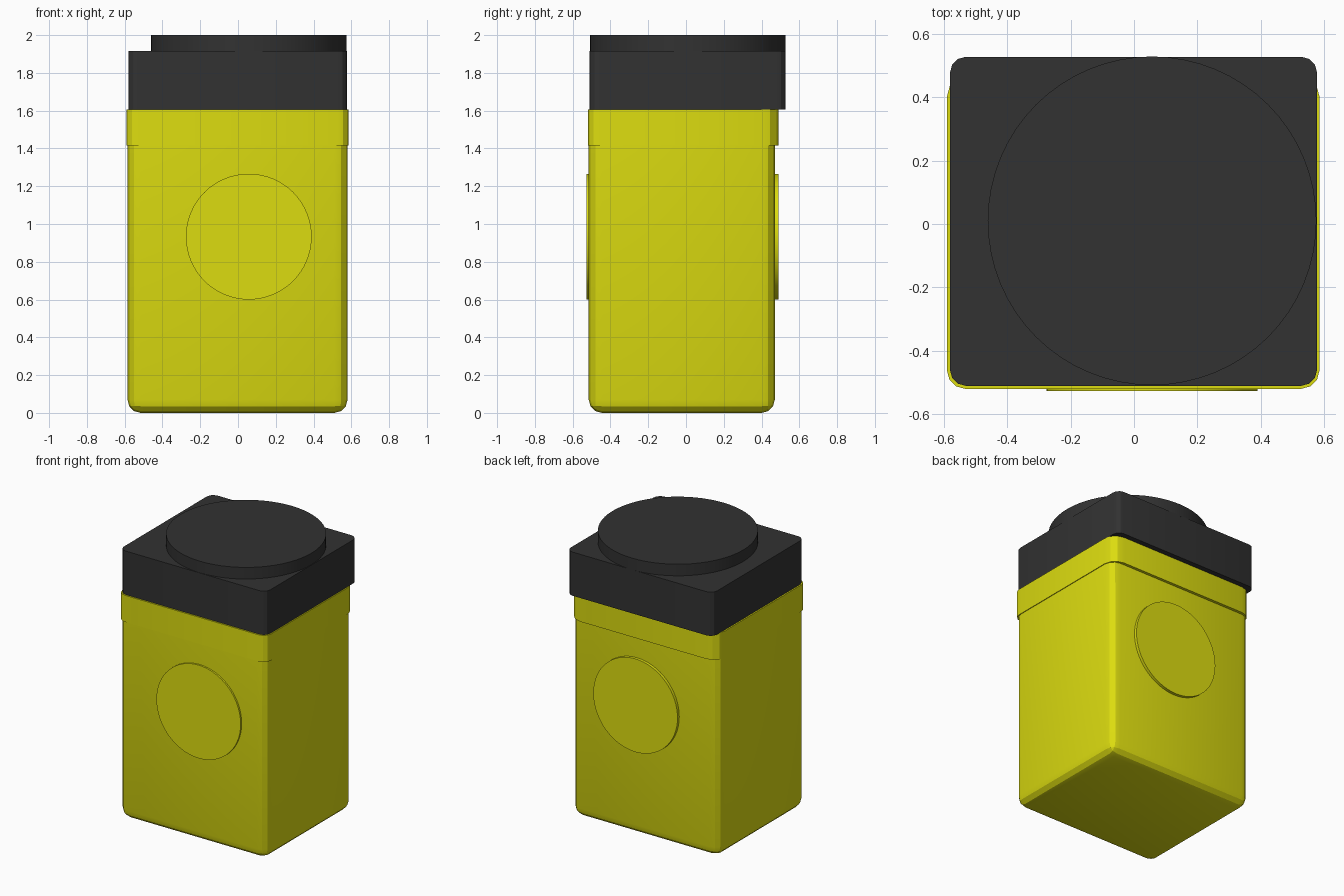
import bpy, bmesh, math
from mathutils import Matrix, Vector

cube = bpy.data.objects.get("Cube")
if cube:
    bpy.data.objects.remove(cube, do_unlink=True)


def make_material(name, color):
    mat = bpy.data.materials.new(name)
    mat.use_nodes = True
    mat.diffuse_color = color
    mat.node_tree.nodes["Principled BSDF"].inputs["Base Color"].default_value = color
    return mat


yellow = make_material("yellow plastic", (0.72, 0.72, 0.005, 1))
black = make_material("black plastic", (0.032, 0.032, 0.032, 1))


def finish(name, bm, mat):
    mesh = bpy.data.meshes.new(name)
    bmesh.ops.recalc_face_normals(bm, faces=bm.faces)
    bm.to_mesh(mesh)
    bm.free()
    mesh.materials.append(mat)
    obj = bpy.data.objects.new(name, mesh)
    bpy.context.collection.objects.link(obj)
    bpy.ops.object.select_all(action="DESELECT")
    obj.select_set(True)
    bpy.context.view_layer.objects.active = obj
    bpy.ops.object.shade_smooth_by_angle(angle=math.radians(20))
    return obj


def rounded_box(name, low, high, mat, front_radius, back_radius, round_base=False):
    """Box with rounded upright edges and, if asked, a rounded base."""
    low, high = Vector(low), Vector(high)
    size, mid = high - low, (low + high) / 2
    bm = bmesh.new()
    bmesh.ops.create_cube(bm, size=1,
                          matrix=Matrix.Translation(mid) @ Matrix.Diagonal((*size, 1)))

    def bevel(test, radius):
        edges = [e for e in bm.edges if test(*(v.co for v in e.verts))]
        bmesh.ops.bevel(bm, geom=edges, offset=radius, segments=3,
                        profile=0.5, affect="EDGES")

    if round_base:
        bevel(lambda a, b: abs(a.z - b.z) > 0.1 or max(a.z, b.z) < low.z + 0.01,
              front_radius)
    else:
        upright = lambda a, b: abs(a.z - b.z) > 0.1
        bevel(lambda a, b: upright(a, b) and a.y < mid.y, front_radius)
        bevel(lambda a, b: upright(a, b) and a.y > mid.y, back_radius)
    return finish(name, bm, mat)


def disc(name, center, radius, depth, mat, turn=0):
    bm = bmesh.new()
    bmesh.ops.create_cone(
        bm, cap_ends=True, segments=64, radius1=radius, radius2=radius, depth=depth,
        matrix=Matrix.Translation(center) @ Matrix.Rotation(turn, 4, "X"))
    return finish(name, bm, mat)


# Container and the collar around its mouth
rounded_box("body", (-0.585, -0.515, 0), (0.58, 0.47, 1.6), yellow, 0.07, 0.07, True)
rounded_box("collar", (-0.59, -0.52, 1.415), (0.585, 0.49, 1.605), yellow, 0.06, 0.09)

# Lid with the raised round cap
rounded_box("lid", (-0.58, -0.51, 1.605), (0.577, 0.527, 1.917), black, 0.05, 0.05)
disc("lid_cap", (0.057, 0.01, 1.955), 0.518, 0.09, black)

# Raised round plates on the front and back
for side, y in (("front", -0.507), ("back", 0.47)):
    disc(side + "_plate", (0.057, y, 0.933), 0.333, 0.04, yellow, math.pi / 2)
